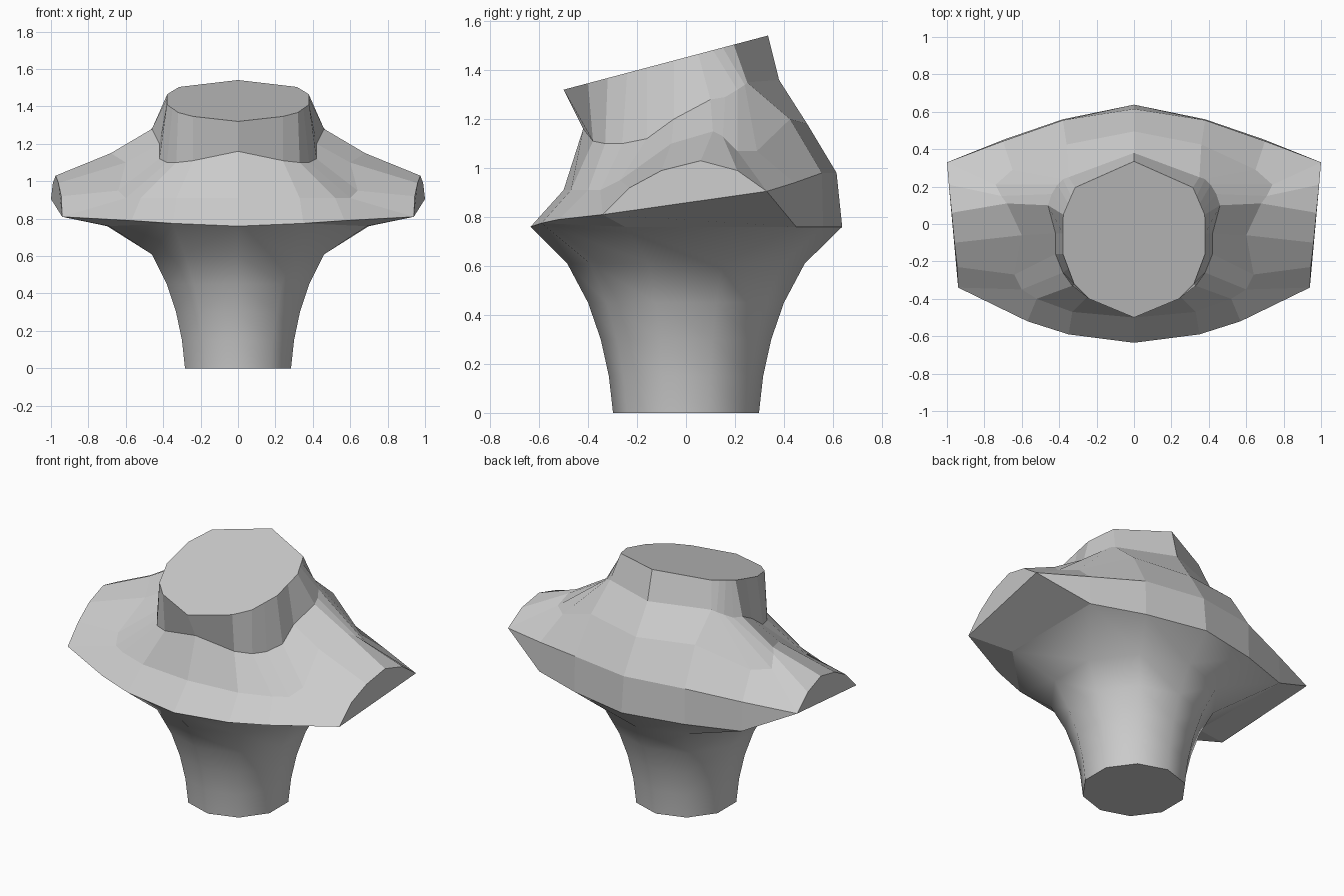
import bpy, bmesh, math

if "Cube" in bpy.data.objects:
    bpy.data.objects.remove(bpy.data.objects["Cube"])

bm = bmesh.new()


def ring(points):
    return [bm.verts.new(p) for p in points]


def bridge(a, b, smooth=False):
    for i in range(len(a) - 1):
        f = bm.faces.new((a[i], a[i + 1], b[i + 1], b[i]))
        f.smooth = smooth


# Half of the ten-sided stem, from back centre round to front centre
stem = []
for z, r in [(0, .298), (.15, .315), (.3, .348), (.45, .4), (.61, .485)]:
    angles = [math.pi * i / 5 for i in range(6)]
    stem.append(ring([(r * math.sin(a), r * math.cos(a), z) for a in angles]))
for a, b in zip(stem, stem[1:]):
    bridge(a, b, True)
bm.faces.new(stem[0])

# Flange under the shoulders
flange = ring([(0, .638, .76), (.38, .56, .76), (.7, .45, .76),
               (.69, -.25, .76), (.35, -.59, .775), (0, -.635, .76)])
bridge(stem[-1], flange, True)

# Shoulder rim, running over the arched arm end
rim = ring([(0, .615, .98), (.38, .555, .98), (.7, .443, .94), (1, .33, .905),
            (.99, .21, .99), (.975, .06, 1.03), (.96, -.1, .99),
            (.945, -.23, .92), (.94, -.34, .81), (.57, -.52, .79),
            (.35, -.59, .775), (0, -.635, .76)])
# Slope of the shoulders
slope = ring([(0, .495, 1.18), (.36, .425, 1.2), (.65, .29, 1.07),
              (.74, .21, 1.07), (.71, .15, 1.13), (.68, .11, 1.15),
              (.6, -.06, 1.1), (.64, -.27, .95), (.6, -.35, .91),
              (.52, -.4, .91), (.33, -.47, .91), (0, -.5, .91)])
# Base of the collar
base = ring([(0, .38, 1.36), (.35, .25, 1.35), (.38, .24, 1.34),
             (.41, .21, 1.32), (.44, .16, 1.29), (.46, .1, 1.28),
             (.42, -.05, 1.2), (.42, -.16, 1.12), (.38, -.26, 1.1),
             (.33, -.33, 1.1), (.24, -.38, 1.11), (0, -.42, 1.16)])
# Tilted collar top
top = ring([(x, y, 1.32 + (y + .5) * .265) for x, y in
            [(0, .335), (.315, .195), (.335, .15), (.352, .11), (.367, .075),
             (.378, .05), (.38, -.05), (.38, -.16), (.35, -.24),
             (.32, -.32), (.24, -.4), (0, -.5)]])
bridge(rim, slope)
bridge(slope, base)
bridge(base, top)
bm.faces.new(top)

# Arm end, back band and underside
bm.faces.new(rim[3:9])
bridge(flange[:3], rim[:3])
bm.faces.new((flange[2], rim[3], rim[2]))
bm.faces.new((flange[2], flange[3], rim[8], rim[3]))
bm.faces.new((flange[3], flange[4], rim[9], rim[8]))

bmesh.ops.remove_doubles(bm, verts=bm.verts, dist=.0005)
bmesh.ops.recalc_face_normals(bm, faces=bm.faces)
mesh = bpy.data.meshes.new("torso_shell")
bm.to_mesh(mesh)
bm.free()
obj = bpy.data.objects.new("torso_shell", mesh)
bpy.context.collection.objects.link(obj)

# Mirror to the other side
mod = obj.modifiers.new("mirror", 'MIRROR')
mod.use_clip = True
bpy.context.view_layer.objects.active = obj
obj.select_set(True)
bpy.ops.object.modifier_apply(modifier="mirror")

# Consistent outward normals on the closed shell
bm = bmesh.new()
bm.from_mesh(mesh)
bmesh.ops.recalc_face_normals(bm, faces=bm.faces)
for e in bm.edges:
    if len(e.link_faces) == 2 and e.calc_face_angle(0) > math.radians(45):
        e.smooth = False
bm.to_mesh(mesh)
bm.free()
